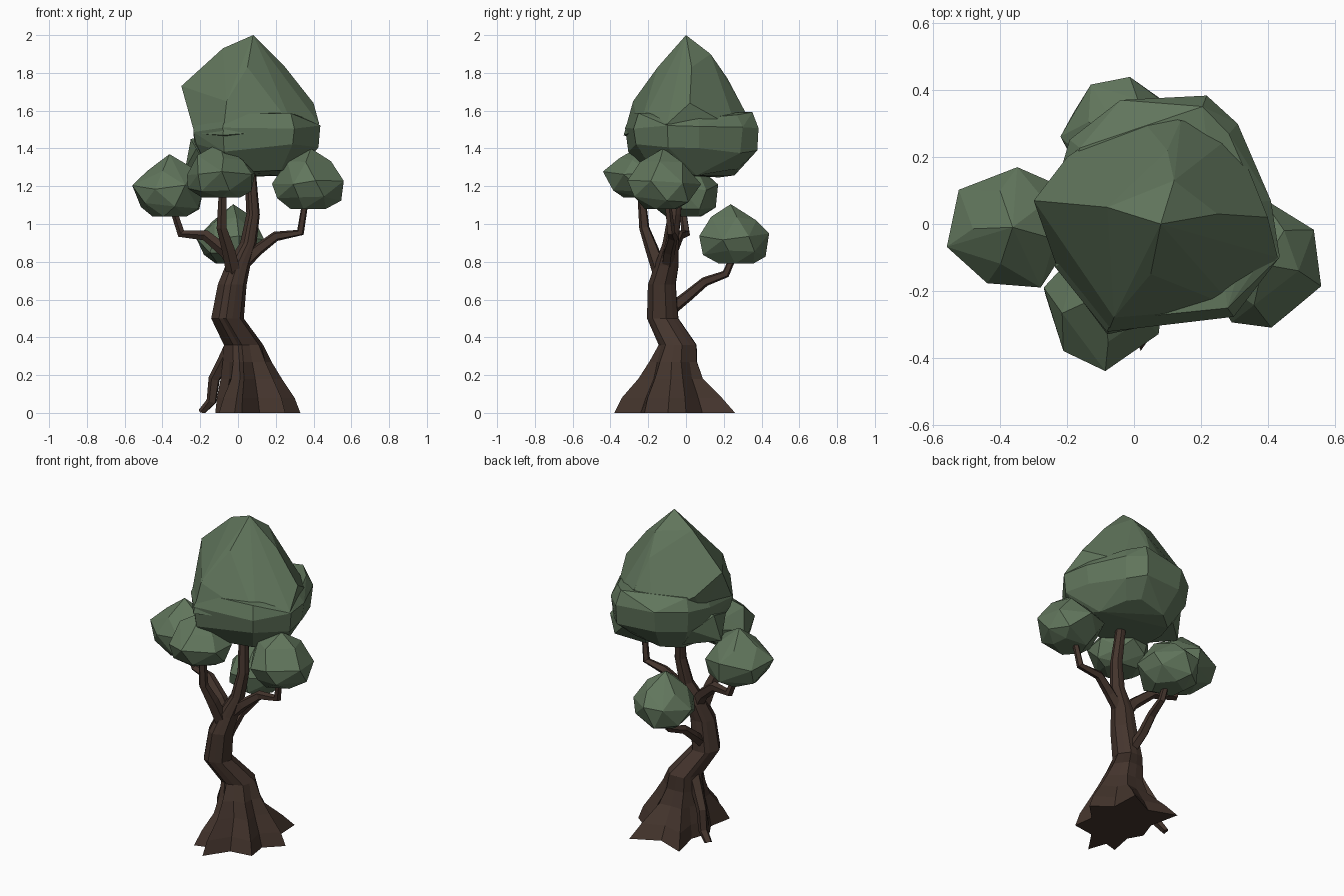
import bpy, bmesh, math, random
from mathutils import Vector

if "Cube" in bpy.data.objects:
    bpy.data.objects.remove(bpy.data.objects["Cube"])

random.seed(4)


def material(name, col):
    m = bpy.data.materials.new(name)
    m.diffuse_color = (*col, 1)
    m.use_nodes = True
    m.node_tree.nodes["Principled BSDF"].inputs["Base Color"].default_value = m.diffuse_color
    return m


bark = material("dark_bark", (0.058, 0.035, 0.026))
leaf = material("dull_green_leaf", (0.118, 0.178, 0.106))


def finish(bm, name, mat):
    bmesh.ops.recalc_face_normals(bm, faces=bm.faces)
    me = bpy.data.meshes.new(name)
    bm.to_mesh(me)
    bm.free()
    me.materials.append(mat)
    ob = bpy.data.objects.new(name, me)
    bpy.context.collection.objects.link(ob)
    return ob


def loft(rings, name, mat):
    """Skin closed rings of equal point count and cap both ends."""
    bm = bmesh.new()
    vs = [[bm.verts.new(p) for p in r] for r in rings]
    n = len(vs[0])
    for a, b in zip(vs, vs[1:]):
        for i in range(n):
            j = (i + 1) % n
            bm.faces.new((a[i], a[j], b[j], b[i]))
    bm.faces.new(vs[0][::-1])
    bm.faces.new(vs[-1])
    return finish(bm, name, mat)


def tube(name, pts, r0, r1, n=5):
    """Tapered faceted limb along a path."""
    pts = [Vector(p) for p in pts]
    d = pts[-1] - pts[0]
    ref = Vector((-d.y, d.x, 0)).normalized()
    rings = []
    for k, p in enumerate(pts):
        t = (pts[min(k + 1, len(pts) - 1)] - pts[max(k - 1, 0)]).normalized()
        u = (ref - t * ref.dot(t)).normalized()
        v = t.cross(u)
        r = r0 + (r1 - r0) * k / (len(pts) - 1)
        rings.append([p + (u * math.cos(a) + v * math.sin(a)) * r
                      for a in (2 * math.pi * i / n for i in range(n))])
    for p in rings[0] + rings[-1]:
        p.z = max(p.z, 0)
    return loft(rings, name, bark)


def hull(name, pts, mat):
    """Faceted clump wrapped around points."""
    bm = bmesh.new()
    for p in pts:
        bm.verts.new(p)
    bmesh.ops.convex_hull(bm, input=bm.verts)
    loose = [v for v in bm.verts if not v.link_faces]
    bmesh.ops.delete(bm, geom=loose, context='VERTS')
    bmesh.ops.dissolve_limit(bm, angle_limit=math.radians(7),
                             verts=bm.verts, edges=bm.edges)
    return finish(bm, name, mat)


# trunk: root tips flare out at the base, valleys drop away faster
tips = [(.33, .0), (.21, .26), (-.12, .24), (-.12, -.06), (-.1, -.29),
        (.02, -.38), (.25, -.22)]
fall = [1, 2, 2, 1, 1.5, 1, 1]
base = Vector((.05, -.05))
outline = []
for i, t in enumerate(tips):
    a, b = Vector(t), Vector(tips[(i + 1) % len(tips)])
    outline += [(a, fall[i]), (base + ((a + b) / 2 - base) * .76, 2)]
# z, x, y, radius, root blend
levels = [(0, .05, -.05, .13, 1), (.08, .05, -.05, .13, .8),
          (.18, .05, -.05, .125, .38), (.27, .04, -.05, .115, .14),
          (.36, .03, -.04, .105, 0),
          (.5, -.055, -.12, .087, 0), (.68, -.03, -.125, .077, 0),
          (.78, .0, -.1, .066, 0), (.9, .055, -.08, .044, 0),
          (1.05, .08, -.06, .036, 0), (1.35, .06, -.03, .028, 0)]
rings = []
for z, x, y, r, w in levels:
    ring = []
    for i, (o, f) in enumerate(outline):
        d = (o - base).normalized()
        q = Vector((x, y)) + d * r * (1 if i % 2 == 0 else .92)
        q = q.lerp(o, w ** f)
        ring.append((q.x, q.y, z))
    rings.append(ring)
loft(rings, "trunk", bark)

# thin free root and branches
tube("thin_root", [(-.02, -.04, .38), (-.075, -.01, .27), (-.125, .02, .18),
                   (-.14, .03, .06), (-.19, .05, .0)], .04, .024)
tube("left_branch", [(.01, -.1, .74), (-.06, -.08, .85), (-.17, -.04, .94),
                     (-.3, -.0, .95), (-.35, -.02, 1.1)], .042, .018)
tube("front_branch", [(-.01, -.12, .7), (-.05, -.18, .87), (-.085, -.22, .98),
                      (-.08, -.24, 1.2)], .045, .02)
tube("right_branch", [(.0, -.1, .76), (.1, -.09, .86), (.2, -.07, .935),
                      (.33, -.08, .955), (.36, -.1, 1.14)], .038, .017)
tube("back_branch", [(-.05, -.09, .54), (-.06, .01, .62), (-.05, .1, .695),
                     (-.03, .21, .735), (-.03, .26, .85)], .035, .018)


def clump(name, lo, hi, apex, turn):
    """Pointed leaf clump fitted to a box."""
    pts = [Vector((apex[0], apex[1], 1))]
    for f, r, n in ((.74, .62, 5), (.46, .97, 7), (.17, .84, 6), (0, .5, 5)):
        off = turn + (.4 if n == 6 else 0)
        for i in range(n):
            a = off + 2 * math.pi * (i + random.uniform(-.18, .18)) / n
            q = r * random.uniform(.92, 1.06)
            pts.append(Vector((math.cos(a) * q, math.sin(a) * q,
                               f + random.uniform(-.06, .06) * (f > 0))))
    for k in range(3):
        mn, mx = min(p[k] for p in pts), max(p[k] for p in pts)
        for p in pts:
            p[k] = lo[k] + (p[k] - mn) / (mx - mn) * (hi[k] - lo[k])
    hull(name, pts, leaf)


# small leaf clumps on the branch ends
clump("left_clump", (-.56, -.19, 1.04), (-.18, .17, 1.37), (0, 0), 3.3)
clump("front_clump", (-.27, -.44, 1.14), (.09, -.05, 1.43), (-.05, .1), 4.75)
clump("right_clump", (.18, -.31, 1.08), (.56, .08, 1.40), (.05, 0), 5.9)
clump("back_clump", (-.22, .07, .79), (.14, .44, 1.105), (.05, -.1), 1.35)

# large crown: pointed top
top = [(.08, 0, 2), (-.08, .05, 1.93), (-.3, .07, 1.73), (-.06, -.28, 1.65),
       (-.08, -.33, 1.47), (.05, -.15, 1.83), (.25, .03, 1.83), (.4, .02, 1.64),
       (.12, .13, 1.9), (.1, .22, 1.77), (.14, .31, 1.6), (-.2, .2, 1.6),
       (.3, -.25, 1.5), (.43, -.1, 1.53), (.3, .27, 1.5), (-.23, -.13, 1.48),
       (-.2, .12, 1.48), (0, .34, 1.48), (.1, 0, 1.35)]
hull("crown_top", top, leaf)

# large crown: bulging lower skirt
skirt = [(-.04, .37), (.22, .39), (.31, .3), (.41, .07), (.44, -.1), (.3, -.28),
         (-.08, -.32), (-.24, -.13), (-.24, .1), (-.19, .25)]
c = Vector((.08, .03))
pts = []
for z, s in ((1.57, .9), (1.5, 1), (1.4, .96), (1.27, .68)):
    for x, y in skirt:
        q = c + (Vector((x, y)) - c) * s * random.uniform(.98, 1.01)
        pts.append((q.x, q.y, z + random.uniform(-.025, .025)))
hull("crown_skirt", pts, leaf)
# drooping lobe at the left rear of the crown
hull("crown_lobe", [(-.28, .05, 1.29), (-.25, .08, 1.45), (-.18, .2, 1.38),
                    (-.22, -.08, 1.4), (0, .1, 1.27), (0, .1, 1.5),
                    (-.15, -.05, 1.27), (-.12, .2, 1.28)], leaf)
